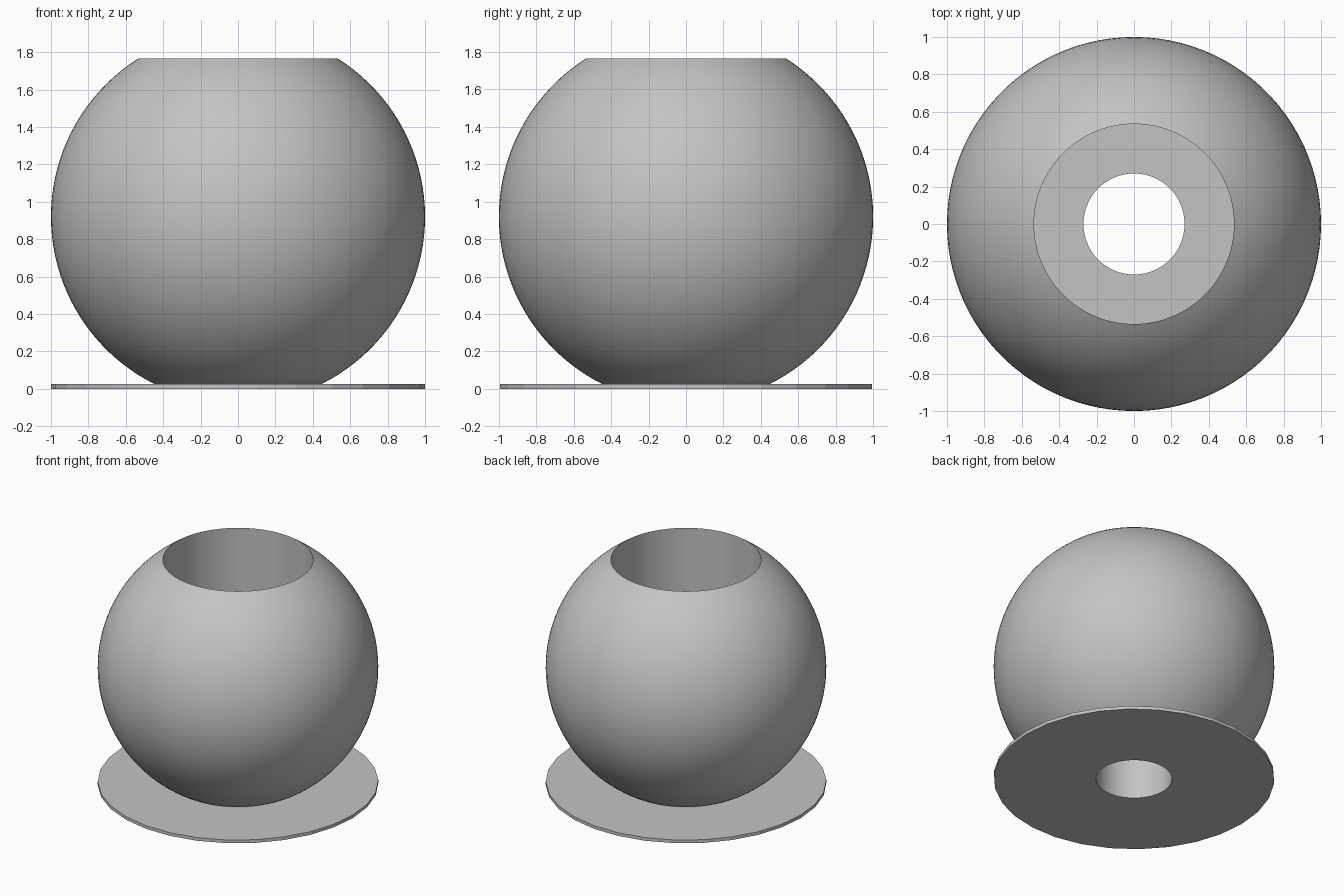
import bpy, bmesh, math

old = bpy.data.objects.get("Cube")
if old:
    bpy.data.objects.remove(old, do_unlink=True)

CENTRE, TOP, PLATE, SHELF = 0.92, 1.765, 0.025, 0.8
HOLE = 0.27

grey = bpy.data.materials.new("light grey")
grey.use_nodes = True
colour = (0.55, 0.55, 0.55, 1)
grey.diffuse_color = colour
grey.node_tree.nodes["Principled BSDF"].inputs["Base Color"].default_value = colour


def finish(name, bm):
    bmesh.ops.recalc_face_normals(bm, faces=bm.faces)
    mesh = bpy.data.meshes.new(name)
    bm.to_mesh(mesh)
    bm.free()
    mesh.materials.append(grey)
    obj = bpy.data.objects.new(name, mesh)
    bpy.context.collection.objects.link(obj)
    return obj


# Truncated ball with a wide bore stepping down to a narrow drain hole
low, high = math.asin(PLATE - CENTRE), math.asin(TOP - CENTRE)
steps = 40
arc = [low + (high - low) * i / steps for i in range(steps + 1)]
profile = [(math.cos(a), CENTRE + math.sin(a)) for a in arc]
bore = profile[-1][0]
profile += [(bore, SHELF), (HOLE, SHELF), (HOLE, PLATE)]

bm = bmesh.new()
verts = [bm.verts.new((r, 0, z)) for r, z in profile]
edges = [bm.edges.new((verts[i - 1], verts[i])) for i in range(len(verts))]
bmesh.ops.spin(bm, geom=verts + edges, cent=(0, 0, 0), axis=(0, 0, 1),
               angle=math.tau, steps=100)
bmesh.ops.remove_doubles(bm, verts=bm.verts, dist=0.0001)
body = finish("ball_body", bm)
bpy.ops.object.select_all(action="DESELECT")
body.select_set(True)
bpy.context.view_layer.objects.active = body
bpy.ops.object.shade_smooth_by_angle(angle=math.radians(30))

# Thin faceted base plate with a round hole
bm = bmesh.new()
bmesh.ops.create_circle(bm, segments=30, radius=1)
bmesh.ops.create_circle(bm, segments=100, radius=HOLE)
# turn the outer ring so that corners lie on the x axis
outer = [v for v in bm.verts if v.co.length > 0.5]
turn = -math.atan2(outer[0].co.y, outer[0].co.x)
for v in outer:
    a = math.atan2(v.co.y, v.co.x) + turn
    v.co = (math.cos(a), math.sin(a), 0)
bmesh.ops.triangle_fill(bm, edges=bm.edges, use_beauty=True)
lifted = bmesh.ops.extrude_face_region(bm, geom=bm.faces[:])["geom"]
bmesh.ops.translate(bm, vec=(0, 0, PLATE),
                    verts=[g for g in lifted if isinstance(g, bmesh.types.BMVert)])
bm.normal_update()
for f in bm.faces:
    wall = abs(f.normal.z) < 0.5
    f.smooth = wall and f.calc_center_median().length < 0.5
for e in bm.edges:
    e.smooth = all(f.smooth for f in e.link_faces)
finish("base_plate", bm)
